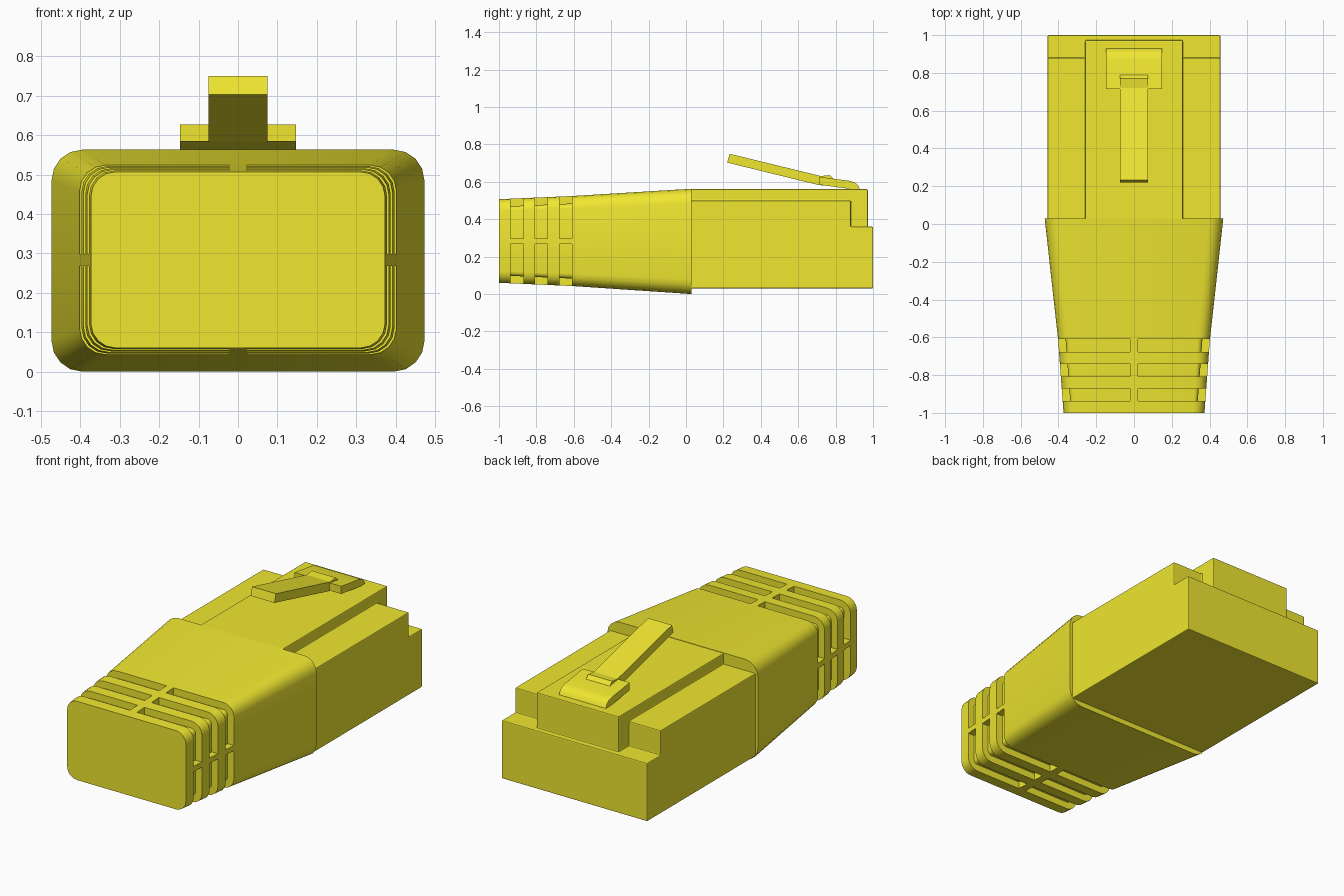
import bpy, bmesh, math

if "Cube" in bpy.data.objects:
    bpy.data.objects.remove(bpy.data.objects["Cube"])

mat = bpy.data.materials.new("yellow_plastic")
mat.diffuse_color = (0.87, 0.80, 0.03, 1)
mat.use_nodes = True
mat.node_tree.nodes["Principled BSDF"].inputs["Base Color"].default_value = mat.diffuse_color


def finish(name, verts, faces, smooth=False):
    mesh = bpy.data.meshes.new(name)
    mesh.from_pydata(verts, [], faces)
    bm = bmesh.new()
    bm.from_mesh(mesh)
    bmesh.ops.recalc_face_normals(bm, faces=bm.faces)
    bm.to_mesh(mesh)
    bm.free()
    ob = bpy.data.objects.new(name, mesh)
    bpy.context.collection.objects.link(ob)
    mesh.materials.append(mat)
    if smooth:
        bpy.ops.object.select_all(action='DESELECT')
        ob.select_set(True)
        bpy.context.view_layer.objects.active = ob
        bpy.ops.object.shade_smooth_by_angle(angle=math.radians(30))
    return ob


def loft(name, rings, smooth=False):
    n = len(rings[0])
    verts = [v for r in rings for v in r]
    faces = [list(range(n)), list(range(len(verts) - n, len(verts)))]
    for k in range(len(rings) - 1):
        for i in range(n):
            j = (i + 1) % n
            faces.append([k*n + i, k*n + j, (k+1)*n + j, (k+1)*n + i])
    return finish(name, verts, faces, smooth)


def rect(y, x0, x1, z0, z1):
    return [(x0, y, z0), (x1, y, z0), (x1, y, z1), (x0, y, z1)]


def box(name, x0, x1, y0, y1, z0, z1):
    return loft(name, [rect(y0, x0, x1, z0, z1), rect(y1, x0, x1, z0, z1)])


def extrude_x(name, profile, w, smooth=False):
    return loft(name, [[(x, y, z) for y, z in profile] for x in (-w, w)], smooth)


# Boot cross-section: half width, bottom, top and corner radius along y
STATIONS = [(-1.0, 0.373, 0.06, 0.507, 0.062),
            (-0.61, 0.402, 0.043, 0.524, 0.066),
            (0.03, 0.473, 0.0, 0.563, 0.078)]


def size_at(y):
    a, b = STATIONS[:2] if y <= -0.61 else STATIONS[1:]
    t = (y - a[0]) / (b[0] - a[0])
    return [p + (q - p) * t for p, q in zip(a[1:], b[1:])]


def boot_ring(y, inset=0.0):
    hx, z0, z1, r = size_at(y)
    pts = []
    for q, (sx, top) in enumerate([(1, 1), (-1, 1), (-1, 0), (1, 0)]):
        cx = sx * (hx - r)
        cz = z1 - r if top else z0 + r
        for s in range(5):
            a = math.pi / 2 * (q + s / 4)
            pts.append((cx + (r - inset) * math.cos(a), y,
                        cz + (r - inset) * math.sin(a)))
    return pts


# Tapered boot with three grooves around the cable end
DEPTH = 0.04
slots = [(-0.937, -0.87), (-0.807, -0.74), (-0.677, -0.61)]
rings = [boot_ring(-1.0)]
for a, b in slots:
    rings += [boot_ring(a), boot_ring(a, DEPTH), boot_ring(b, DEPTH), boot_ring(b)]
rings.append(boot_ring(0.03))
loft("boot", rings, smooth=True)

# Short ribs bridging each groove on all four sides
for i, (a, b) in enumerate(slots):
    for side in ("top", "bottom", "left", "right"):
        ends = []
        for y in (a, b):
            hx, z0, z1, r = size_at(y)
            d = DEPTH + 0.002
            ends.append({"top": rect(y, -0.022, 0.022, z1 - d, z1),
                         "bottom": rect(y, -0.022, 0.022, z0, z0 + d),
                         "left": rect(y, -hx, d - hx, 0.268, 0.298),
                         "right": rect(y, hx - d, hx, 0.268, 0.298)}[side])
        loft(f"boot_rib_{side}_{i}", ends)

# Plug body: a block with stepped shoulders and a stepped nose
plug = box("plug_body", -0.457, 0.457, 0.02, 1.0, 0.03, 0.561)
cutters = [box("nose_cutter", -1, 1, 0.972, 1.2, 0.36, 1)]
for s in (-1, 1):
    x0, x1 = sorted((s * 0.258, s))
    cutters.append(box("shoulder_cutter", x0, x1, -0.2, 1.2, 0.5, 1))
    cutters.append(box("corner_cutter", x0, x1, 0.88, 1.2, 0.36, 1))
for c in cutters:
    c.hide_render = True
    mod = plug.modifiers.new("cut", 'BOOLEAN')
    mod.object = c
    mod.operation = 'DIFFERENCE'
    mod.solver = 'EXACT'
    bpy.context.view_layer.objects.active = plug
    bpy.ops.object.modifier_apply(modifier=mod.name)
    bpy.data.objects.remove(c)
bev = plug.modifiers.new("edge_softening", 'BEVEL')
bev.width = 0.005
bev.segments = 2

# Latch: wide curved foot and a long raised lever
extrude_x("latch_foot", [(0.715, 0.584), (0.715, 0.627), (0.79, 0.616), (0.87, 0.606),
                         (0.9, 0.598), (0.92, 0.582), (0.93, 0.558), (0.87, 0.563)],
          0.147, smooth=True)
extrude_x("latch_lever", [(0.233, 0.75), (0.22, 0.703), (0.712, 0.582), (0.78, 0.58),
                          (0.79, 0.616), (0.77, 0.636), (0.72, 0.631)], 0.075)
